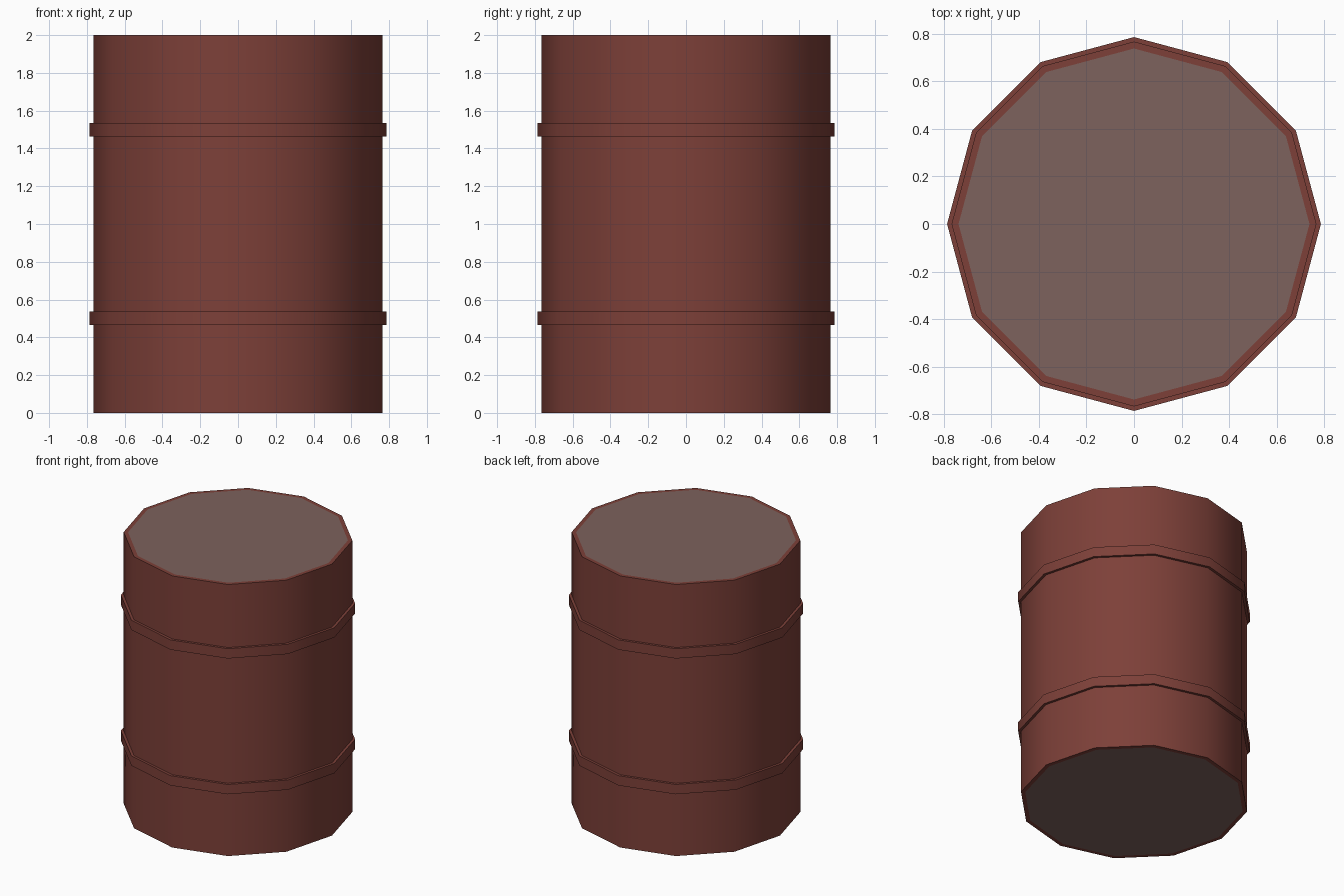
import bpy, bmesh, math

if "Cube" in bpy.data.objects:
    bpy.data.objects.remove(bpy.data.objects["Cube"])

SIDES = 12
R_BODY, R_BAND, R_LID, H = 0.766, 0.785, 0.737, 2.0


def material(name, color):
    m = bpy.data.materials.new(name)
    m.diffuse_color = (*color, 1)
    m.use_nodes = True
    m.node_tree.nodes["Principled BSDF"].inputs["Base Color"].default_value = m.diffuse_color
    return m


rust = material("rust_red", (0.205, 0.051, 0.040))
grey = material("lid_grey_brown", (0.205, 0.122, 0.109))


def lathe(name, profile, closed, mats):
    """Spin an (r, z) profile, listed from bottom to top on the outside, around z."""
    bm = bmesh.new()
    rings = []
    for r, z in profile:
        rings.append([bm.verts.new((r * math.cos(2 * math.pi * i / SIDES),
                                    r * math.sin(2 * math.pi * i / SIDES), z))
                      for i in range(SIDES)])
    pairs = list(zip(rings, rings[1:]))
    if closed:
        pairs.append((rings[-1], rings[0]))
    for a, b in pairs:
        for i in range(SIDES):
            j = (i + 1) % SIDES
            bm.faces.new((a[i], a[j], b[j], b[i]))
    if not closed:
        # End discs take the second material
        bm.faces.new(rings[0][::-1]).material_index = 1
        bm.faces.new(rings[-1]).material_index = 1
    bmesh.ops.recalc_face_normals(bm, faces=bm.faces)
    me = bpy.data.meshes.new(name)
    bm.to_mesh(me)
    bm.free()
    for m in mats:
        me.materials.append(m)
    ob = bpy.data.objects.new(name, me)
    bpy.context.collection.objects.link(ob)
    bpy.ops.object.select_all(action='DESELECT')
    ob.select_set(True)
    bpy.context.view_layer.objects.active = ob
    bpy.ops.object.shade_smooth_by_angle(angle=math.radians(40))
    return ob


# Drum body with flat lid and base, each inside a narrow rim
lathe("barrel_body", [(R_LID, 0), (R_BODY, 0), (R_BODY, H), (R_LID, H)],
      False, [rust, grey])

# Two raised bands around the body
for name, z in (("lower_band", 0.5), ("upper_band", 1.5)):
    lathe(name, [(R_BODY - 0.01, z - 0.036), (R_BAND, z - 0.036),
                 (R_BAND, z + 0.036), (R_BODY - 0.01, z + 0.036)], True, [rust])
